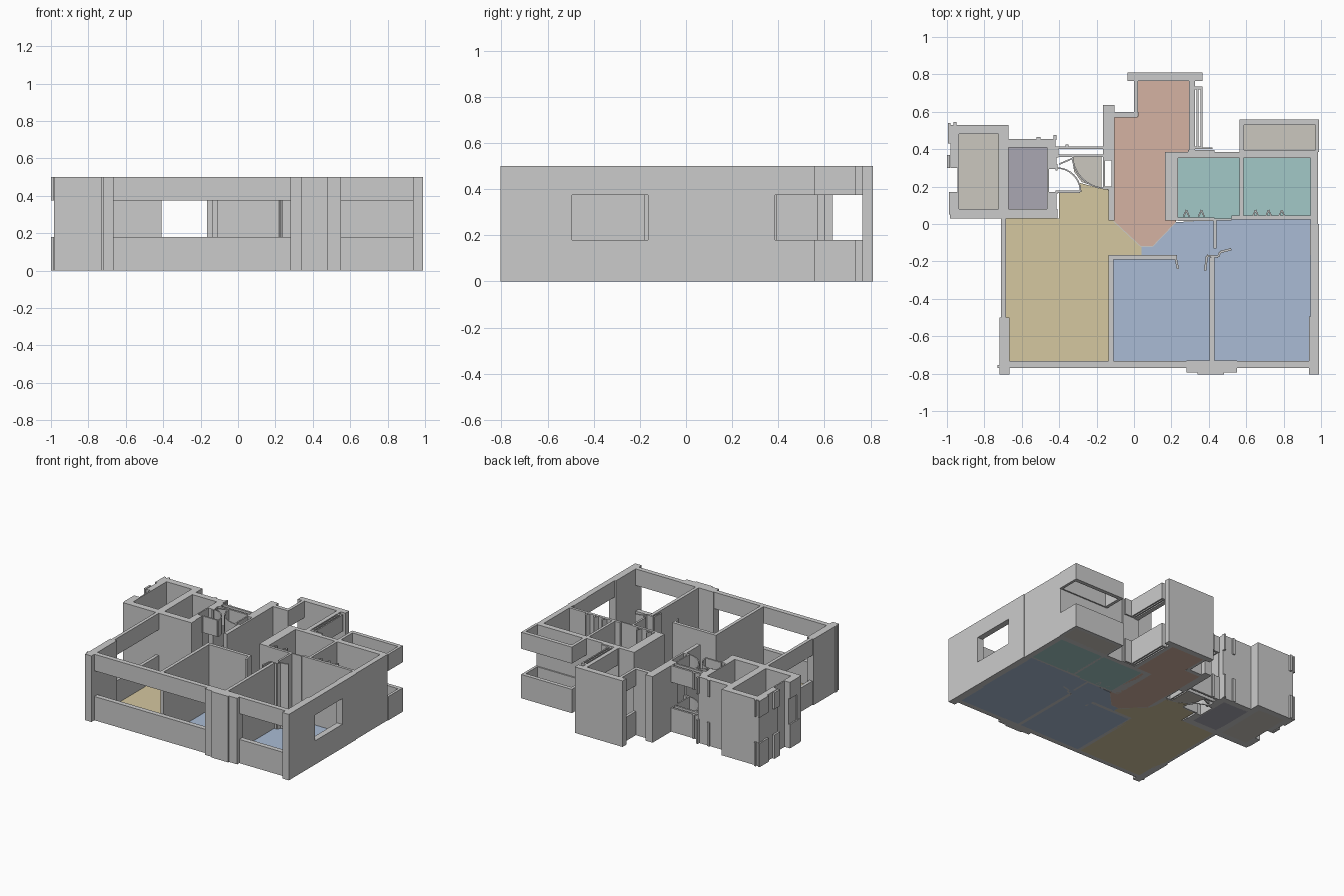
import bpy, bmesh, math

H = 0.5                                   # wall height
FULL = [(0, H)]
BAND = [(0, 0.18), (0.375, H)]            # sill and lintel around an opening


def prism(bm, pts, z0, z1):
    """Extrude a plan polygon between two heights."""
    lo = [bm.verts.new((x, y, z0)) for x, y in pts]
    hi = [bm.verts.new((x, y, z1)) for x, y in pts]
    bm.faces.new(lo[::-1])
    bm.faces.new(hi)
    n = len(pts)
    for i in range(n):
        j = (i + 1) % n
        bm.faces.new((lo[i], lo[j], hi[j], hi[i]))


def finish(name, bm, mat=None):
    bmesh.ops.recalc_face_normals(bm, faces=bm.faces)
    me = bpy.data.meshes.new(name)
    bm.to_mesh(me)
    bm.free()
    ob = bpy.data.objects.new(name, me)
    bpy.context.collection.objects.link(ob)
    if mat:
        me.materials.append(mat)


def walls(name, rects, spans=FULL):
    """Axis-aligned walls given as x0, x1, y0, y1."""
    bm = bmesh.new()
    for x0, x1, y0, y1 in rects:
        for z0, z1 in spans:
            prism(bm, [(x0, y0), (x1, y0), (x1, y1), (x0, y1)], z0, z1)
    finish(name, bm)


def strips(name, paths, t=0.012, spans=FULL):
    """Thin slanted walls following plan paths."""
    bm = bmesh.new()
    for path in paths:
        for (ax, ay), (bx, by) in zip(path, path[1:]):
            d = math.hypot(bx - ax, by - ay)
            nx, ny = -(by - ay) / d * t / 2, (bx - ax) / d * t / 2
            quad = [(ax - nx, ay - ny), (bx - nx, by - ny),
                    (bx + nx, by + ny), (ax + nx, ay + ny)]
            for z0, z1 in spans:
                prism(bm, quad, z0, z1)
    finish(name, bm)


def floor(name, pts, mat):
    bm = bmesh.new()
    prism(bm, pts, 0, 0.006)
    finish(name, bm, mat)


def rect(x0, x1, y0, y1):
    return [(x0, y0), (x1, y0), (x1, y1), (x0, y1)]


def colour(name, r, g, b):
    m = bpy.data.materials.new(name)
    m.diffuse_color = (r, g, b, 1)
    return m


def arc(cx, cy, r, a0, a1, n=8):
    return [(cx + r * math.cos(math.radians(a0 + (a1 - a0) * i / n)),
             cy + r * math.sin(math.radians(a0 + (a1 - a0) * i / n))) for i in range(n + 1)]


# Front facade: corner columns, centre pier, window bands
walls("front_columns", [(-0.72, -0.665, -0.805, -0.5), (-0.73, -0.72, -0.77, -0.755),
                        (0.28, 0.55, -0.795, -0.73), (0.34, 0.48, -0.805, -0.79),
                        (0.935, 0.99, -0.805, -0.495)])
walls("front_window_bands", [(-0.665, 0.28, -0.77, -0.733), (0.55, 0.935, -0.77, -0.733)], BAND)

# Side walls
walls("left_window_bands", [(-0.71, -0.685, -0.5, 0.03)], BAND)
walls("right_window_bands", [(0.945, 0.99, -0.495, -0.165)], BAND)
walls("right_wall", [(0.94, 0.99, -0.165, 0.0), (0.945, 0.985, 0.0, 0.385)])

# Back left pair of small rooms, side walls split by narrow slots
walls("shaft_room_walls", [(-0.985, -0.41, 0.03, 0.08),
                           (-0.985, -0.67, 0.48, 0.53), (-0.67, -0.42, 0.41, 0.455),
                           (-0.725, -0.67, 0.08, 0.48),
                           (-0.98, -0.935, 0.08, 0.17), (-0.98, -0.935, 0.3, 0.48),
                           (-0.945, -0.935, 0.17, 0.3),
                           (-0.465, -0.415, 0.08, 0.17), (-0.465, -0.415, 0.295, 0.41),
                           (-0.465, -0.455, 0.17, 0.295)])
walls("shaft_room_ledges", [(-0.99, -0.98, 0.05, 0.17), (-1.0, -0.985, 0.3, 0.37),
                            (-0.995, -0.98, 0.43, 0.54), (-0.965, -0.95, 0.53, 0.545),
                            (-0.42, -0.41, 0.16, 0.18), (-0.42, -0.41, 0.285, 0.32),
                            (-0.52, -0.5, 0.45, 0.465), (-0.43, -0.415, 0.45, 0.475)], BAND)

# Entrance: window strips and curved door swings
walls("entrance_bands", [(-0.42, -0.16, 0.4, 0.415), (-0.42, -0.16, 0.358, 0.372),
                         (-0.365, -0.35, 0.41, 0.425), (-0.42, -0.405, 0.355, 0.415),
                         (-0.41, -0.29, 0.165, 0.178)], BAND)
strips("entrance_door_swings", [arc(-0.415, 0.17, 0.13, 0, 90),
                                arc(-0.15, 0.37, 0.18, 180, 270),
                                [(-0.4, 0.32), (-0.33, 0.35)]], 0.008, BAND)

# Kitchen block
walls("kitchen_walls", [(-0.035, 0.365, 0.765, 0.81), (-0.165, -0.105, 0.34, 0.635),
                        (-0.105, 0.02, 0.57, 0.6), (-0.135, -0.105, 0.02, 0.19),
                        (-0.12, -0.105, 0.19, 0.34), (0.165, 0.235, 0.02, 0.385),
                        (0.29, 0.43, 0.383, 0.395)])
walls("kitchen_window_bands", [(0.0, 0.022, 0.6, 0.765), (0.293, 0.325, 0.39, 0.765),
                               (0.335, 0.345, 0.41, 0.73), (0.355, 0.365, 0.41, 0.73),
                               (0.325, 0.365, 0.4, 0.415), (0.325, 0.365, 0.72, 0.735),
                               (0.365, 0.42, 0.4, 0.41),
                               (-0.165, -0.155, 0.185, 0.34), (-0.155, -0.12, 0.185, 0.2)], BAND)

# Bathrooms and balcony
walls("bathroom_walls", [(0.165, 0.95, 0.352, 0.385), (0.565, 0.585, 0.03, 0.36),
                         (0.235, 0.43, 0.015, 0.035), (0.43, 0.52, 0.02, 0.03),
                         (0.52, 0.95, 0.025, 0.045)])
walls("balcony_bands", [(0.565, 0.99, 0.53, 0.56), (0.97, 0.99, 0.385, 0.53),
                        (0.565, 0.588, 0.385, 0.53), (0.588, 0.97, 0.38, 0.395)], BAND)
strips("bathroom_door_leaves", [[(x, 0.04), (x + 0.015, 0.075), (x + 0.03, 0.04)]
                                for x in (0.265, 0.345, 0.635, 0.705, 0.775)], 0.008)

# Bedroom partitions and ajar door leaves
walls("bedroom_partitions", [(-0.135, -0.11, -0.735, -0.165), (-0.11, 0.23, -0.19, -0.165),
                             (0.405, 0.43, -0.735, -0.18), (0.425, 0.44, -0.13, 0.02)])
strips("bedroom_door_leaves", [[(0.22, -0.17), (0.235, -0.24)],
                               [(0.38, -0.25), (0.39, -0.17), (0.45, -0.175), (0.46, -0.15),
                                (0.52, -0.135)]])
strips("hall_threshold", [[(-0.11, 0.015), (0.035, -0.12), (0.1, -0.12), (0.225, 0.01)]],
       0.004, [(0, 0.01)])

# Coloured floors
sand = colour("sand", 0.66, 0.57, 0.35)
blue = colour("blue", 0.40, 0.50, 0.66)
red = colour("terracotta", 0.66, 0.45, 0.36)
teal = colour("teal", 0.36, 0.58, 0.57)
beige = colour("beige", 0.60, 0.57, 0.52)
mauve = colour("mauve", 0.40, 0.39, 0.45)
floor("living_floor", rect(-0.69, -0.4, -0.735, 0.03), sand)
floor("dining_floor", [(-0.4, -0.735), (-0.12, -0.735), (-0.12, -0.165), (0.04, -0.165),
                       (0.04, -0.12), (-0.11, 0.02), (-0.12, 0.18), (-0.18, 0.19),
                       (-0.29, 0.22), (-0.29, 0.17), (-0.4, 0.17)], sand)
floor("kitchen_floor", [(-0.11, 0.015), (0.035, -0.12), (0.1, -0.12), (0.225, 0.01),
                        (0.225, 0.385), (0.295, 0.385), (0.295, 0.765), (0.022, 0.765),
                        (0.022, 0.575), (-0.11, 0.575)], red)
floor("bedroom_floor_left", rect(-0.12, 0.41, -0.735, -0.175), blue)
floor("bedroom_floor_right", rect(0.42, 0.945, -0.735, 0.03), blue)
floor("hall_floor", [(0.04, -0.175), (0.42, -0.175), (0.42, 0.02), (0.225, 0.01),
                     (0.1, -0.12), (0.04, -0.12)], blue)
floor("bathroom_floor_left", rect(0.23, 0.57, 0.03, 0.36), teal)
floor("bathroom_floor_right", rect(0.58, 0.945, 0.04, 0.36), teal)
floor("balcony_floor", rect(0.58, 0.975, 0.385, 0.54), beige)
floor("shaft_floor_left", rect(-0.94, -0.72, 0.075, 0.485), beige)
floor("shaft_floor_right", rect(-0.675, -0.46, 0.075, 0.415), mauve)
floor("entrance_floor", [(-0.33, 0.35), (-0.32, 0.28), (-0.28, 0.225), (-0.175, 0.19),
                         (-0.175, 0.36), (-0.33, 0.36)], beige)
